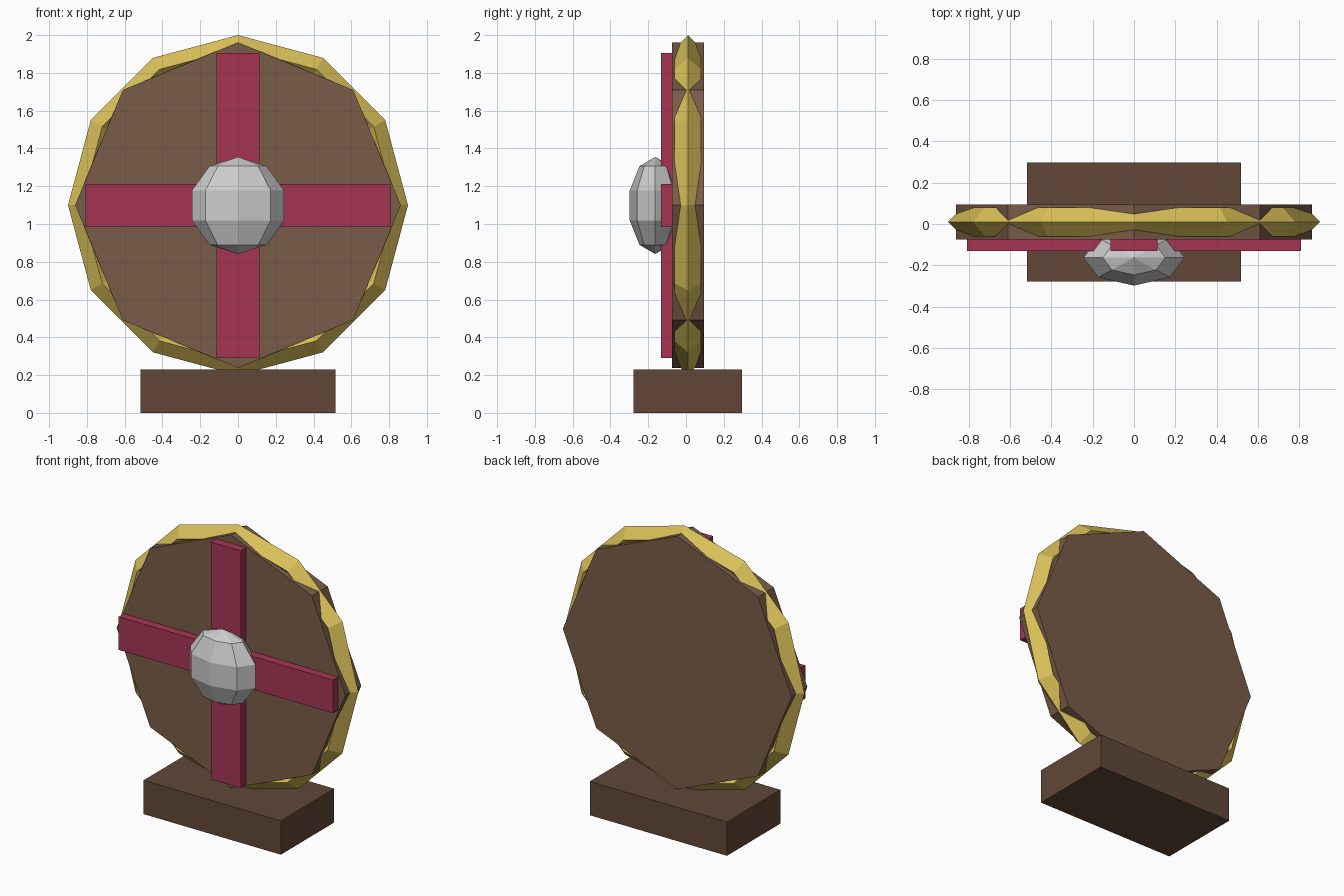
import bpy
from math import pi

if "Cube" in bpy.data.objects:
    bpy.data.objects.remove(bpy.data.objects["Cube"])

CY, CZ = 0.01, 1.1        # centre of the shield disc


def material(name, rgb):
    m = bpy.data.materials.new(name)
    m.diffuse_color = (*rgb, 1)
    m.use_nodes = True
    m.node_tree.nodes["Principled BSDF"].inputs["Base Color"].default_value = m.diffuse_color
    return m


dark_wood = material("dark_wood", (0.119, 0.064, 0.039))
wood = material("wood", (0.19, 0.107, 0.064))
gold = material("gold", (0.70, 0.53, 0.10))
red = material("red", (0.38, 0.036, 0.089))


def finish(name, mat=None):
    ob = bpy.context.object
    ob.name = name
    if mat:
        ob.data.materials.append(mat)
    return ob


def box(name, size, loc, mat):
    bpy.ops.mesh.primitive_cube_add(size=1, location=loc)
    finish(name, mat).scale = size


# Stand block
box("stand", (1.034, 0.575, 0.23), (0, CY, 0.115), dark_wood)

# Octagonal shield board
bpy.ops.mesh.primitive_cylinder_add(vertices=8, radius=0.862, depth=0.17,
                                    location=(0, CY, CZ), rotation=(pi / 2, 0, 0))
finish("shield_board", wood)

# Twelve-sided rim with a diamond section
bpy.ops.mesh.primitive_torus_add(major_segments=12, minor_segments=4,
                                 major_radius=0.83, minor_radius=0.07,
                                 location=(0, CY, CZ), rotation=(pi / 2, 0, 0))
finish("rim", gold)

# Painted cross on the front
box("cross_upright", (0.226, 0.057, 1.615), (0, -0.103, 1.098), red)
box("cross_bar", (1.614, 0.057, 0.226), (0, -0.103, 1.098), red)

# Faceted metal boss
bpy.ops.mesh.primitive_uv_sphere_add(segments=8, ring_count=5, radius=1,
                                     location=(0, -0.163, 1.098))
finish("boss").scale = (0.257, 0.142, 0.257)
